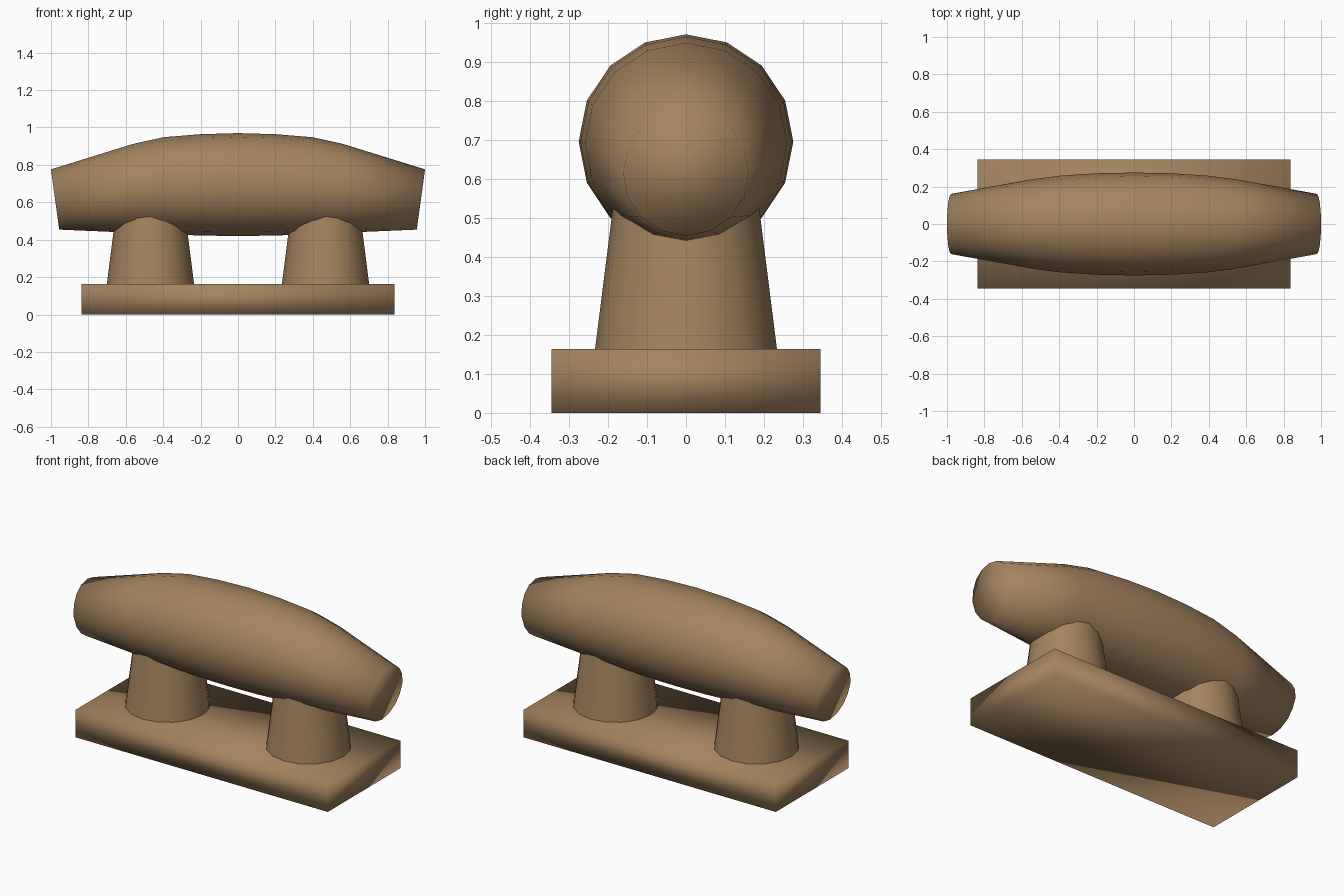
import bpy, bmesh
from math import sin, cos, pi
from mathutils import Matrix

cube = bpy.data.objects.get("Cube")
if cube:
    bpy.data.objects.remove(cube, do_unlink=True)

SIDES = 16
brown = bpy.data.materials.new("brown")
brown.use_nodes = True
colour = (0.37, 0.23, 0.115, 1)
brown.diffuse_color = colour
brown.node_tree.nodes["Principled BSDF"].inputs["Base Color"].default_value = colour


def finish(bm, name):
    bmesh.ops.recalc_face_normals(bm, faces=bm.faces)
    for face in bm.faces:
        face.smooth = True
    mesh = bpy.data.meshes.new(name)
    bm.to_mesh(mesh)
    bm.free()
    mesh.materials.append(brown)
    obj = bpy.data.objects.new(name, mesh)
    bpy.context.collection.objects.link(obj)
    return obj


# Base plate, softly shaded across its corners
bm = bmesh.new()
bmesh.ops.create_cube(bm, size=1, matrix=Matrix.Translation((0, 0, 0.082))
                      @ Matrix.Diagonal((1.676, 0.69, 0.164, 1)))
finish(bm, "base_plate")

# Tapered posts reaching into the bar
for name, side in (("left_post", 1), ("right_post", -1)):
    bm = bmesh.new()
    bmesh.ops.create_cone(bm, cap_ends=False, segments=SIDES, radius1=0.233, radius2=0.18,
                          depth=0.42, matrix=Matrix.Translation((side * 0.468, 0, 0.374)))
    finish(bm, name)

# Drooping crossbar: x, centre height, radius, lean of each ring
half = [(0.2, 0.693, 0.271, 0.003), (0.39, 0.689, 0.259, 0.008),
        (0.55, 0.674, 0.238, 0.012), (0.978, 0.615, 0.161, 0.022)]
rings = [(-x, z, r, -lean) for x, z, r, lean in reversed(half)]
rings += [(0, 0.695, 0.275, 0)] + half
bm = bmesh.new()
loops = []
for x, z, r, lean in rings:
    angles = [2 * pi * i / SIDES for i in range(SIDES)]
    loops.append([bm.verts.new((x + lean * cos(a), r * sin(a), z + r * cos(a))) for a in angles])
for a, b in zip(loops, loops[1:]):
    for i in range(SIDES):
        j = (i + 1) % SIDES
        bm.faces.new((a[i], a[j], b[j], b[i]))
bm.faces.new(loops[0])
bm.faces.new(loops[-1])
finish(bm, "crossbar")
